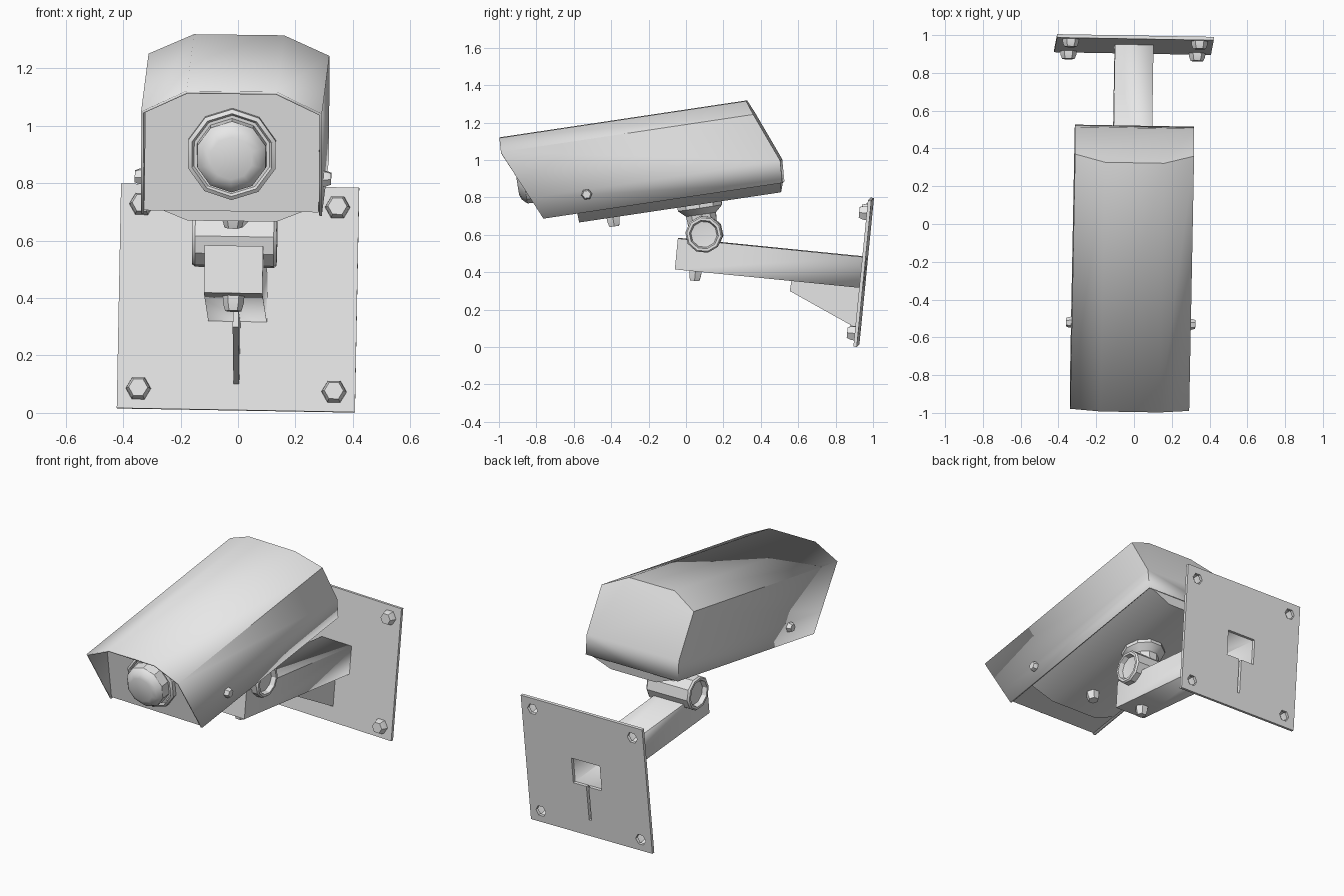
import bpy, bmesh, math
from mathutils import Matrix, Vector, Euler

cube = bpy.data.objects.get("Cube")
if cube:
    bpy.data.objects.remove(cube, do_unlink=True)

grey = bpy.data.materials.new("painted_grey")
grey.use_nodes = True
grey.diffuse_color = (0.8, 0.8, 0.8, 1)
grey.node_tree.nodes["Principled BSDF"].inputs["Base Color"].default_value = (0.8, 0.8, 0.8, 1)


def frame(origin, tilt, roll, yaw):
    turn = Euler([math.radians(a) for a in (tilt, roll, yaw)]).to_matrix().to_4x4()
    return Matrix.Translation(origin) @ turn


# The bracket hangs from the wall plate centre; the housing from its front ridge
BRACKET = frame((0, 0.95, 0.4), -5.7, 1, -1)
HOUSING = frame((-0.022, -0.995, 1.12), 8.5, 0.7, -1)
parts = []


def make(name, verts, faces, matrix, skin=0):
    bm = bmesh.new()
    vs = [bm.verts.new(v) for v in verts]
    for f in faces:
        bm.faces.new([vs[i] for i in f])
    bmesh.ops.recalc_face_normals(bm, faces=bm.faces)
    me = bpy.data.meshes.new(name)
    bm.to_mesh(me)
    bm.free()
    me.materials.append(grey)
    ob = bpy.data.objects.new(name, me)
    bpy.context.collection.objects.link(ob)
    ob.matrix_world = matrix
    if skin:
        mod = ob.modifiers.new("wall", 'SOLIDIFY')
        mod.thickness = skin
        mod.offset = -1
    parts.append(ob)
    return ob


def loft(name, rows, matrix, start=True, end=True, skin=0):
    """Join equal closed rings of points, with optional end caps."""
    n = len(rows[0])
    faces = [(r * n + i, r * n + (i + 1) % n, (r + 1) * n + (i + 1) % n, (r + 1) * n + i)
             for r in range(len(rows) - 1) for i in range(n)]
    if start:
        faces.append(range(n))
    if end:
        faces.append(range((len(rows) - 1) * n, len(rows) * n))
    return make(name, [p for row in rows for p in row], faces, matrix, skin)


def prism(name, outline, y0, y1, matrix, **caps):
    return loft(name, [[(x, y, z) for x, z in outline] for y in (y0, y1)], matrix, **caps)


def rect(x, z0, z1):
    return [(-x, z0), (x, z0), (x, z1), (-x, z1)]


def lathe(name, profile, sides, matrix, at, axis, phase=0, start=True):
    """Spin (radius, height) pairs about an axis."""
    spin = Vector(axis).to_track_quat('Z', 'Y').to_matrix().to_4x4()
    angles = [math.radians(phase) + math.tau * i / sides for i in range(sides)]
    rows = [[(r * math.cos(a), r * math.sin(a), h) for a in angles] for r, h in profile]
    return loft(name, rows, matrix @ Matrix.Translation(at) @ spin, start=start)


def bolt(name, r, height, matrix, at, axis, start=True):
    profile = [(r, 0), (r * 0.95, height * 0.5), (r * 0.75, height)]
    return lathe(name, profile, 6, matrix, at, axis, start=start)


def cut(target, cutter):
    cutter.hide_render = True
    mod = target.modifiers.new("hole", 'BOOLEAN')
    mod.operation = 'DIFFERENCE'
    mod.solver = 'EXACT'
    mod.object = cutter
    bpy.context.view_layer.update()
    solid = target.evaluated_get(bpy.context.evaluated_depsgraph_get())
    cut_mesh = bpy.data.meshes.new_from_object(solid)
    target.modifiers.clear()
    target.data = cut_mesh
    parts.remove(cutter)
    bpy.data.objects.remove(cutter, do_unlink=True)


# Wall plate with cable opening, gusset slot and bolt holes
plate = prism("wall_plate", rect(0.415, -0.393, 0.393), -0.009, 0.009, BRACKET)
cut(plate, prism("opening_cutter", rect(0.097, -0.078, 0.078), -0.1, 0.1, BRACKET))
cut(plate, prism("slot_cutter", rect(0.008, -0.29, -0.07), -0.1, 0.1, BRACKET))
for sx, side in ((-1, "right"), (1, "left")):
    for sz, level in ((-1, "lower"), (1, "upper")):
        x, z = sx * 0.341, sz * 0.323
        cut(plate, lathe("bolt_cutter", [(0.034, -0.1), (0.034, 0.1)], 6,
                         BRACKET, (x, 0, z), (0, -1, 0)))
        bolt(f"plate_bolt_{level}_{side}", 0.044, 0.042, BRACKET,
             (x, -0.008, z), (0, -1, 0), start=False)

# Hollow arm, open towards the wall
prism("arm", rect(0.102, -0.083, 0.083), -1.005, -0.008, BRACKET, end=False, skin=0.005)

# Hollow gusset under the arm
gusset = [(-0.008, -0.08), (-0.38, -0.08), (-0.383, -0.139), (-0.008, -0.302)]
g = len(gusset)
make("gusset", [(x, y, z) for x in (-0.01, 0.01) for y, z in gusset],
     [range(g), range(g, 2 * g)] + [(i, i + 1, i + 1 + g, i + g) for i in range(g - 1)], BRACKET)
bolt("arm_bolt", 0.038, 0.055, BRACKET, (0, -0.895, -0.08), (0, 0, -1))

# Swivel barrel with dished ends
half = [(0.057, 0.118), (0.07, 0.12), (0.078, 0.147), (0.092, 0.147), (0.1, 0.137)]
lathe("swivel_barrel", [(r, -h) for r, h in half] + half[::-1], 10,
      BRACKET, (0, -0.868, 0.119), (1, 0, 0))

# Housing cover: open below, slanted brow in front, sloped panel behind
side_line = [(0.315, -0.46, 0.172, 1.464), (0.315, -0.34, 0.118, 1.47),
             (0.315, -0.075, 0, 1.364), (0.157, 0, 0, 1.334)]
arch = [(-x, z, f, b) for x, z, f, b in side_line] + side_line[::-1]
n = len(arch)
verts = [(x, f, z) for x, z, f, b in arch] + [(x, b, z) for x, z, f, b in arch]
faces = [(i, i + 1, i + 1 + n, i + n) for i in range(n - 1)]
faces += [range(n + 1, 2 * n - 1), (n, n + 1, 2 * n - 2, 2 * n - 1)]
make("housing_cover", verts, faces, HOUSING, skin=0.01)

# Front panel block set inside the cover
half_face = [(0.304, -0.448), (0.304, -0.084), (0.152, -0.011)]
prism("front_panel", [(-x, z) for x, z in half_face] + half_face[::-1], 0.172, 0.45, HOUSING)

# Chamfered underside tray
tray = [(-0.305, -0.45), (-0.155, -0.51), (0.155, -0.51), (0.305, -0.45)]
loft("underside_tray", [[(x, y0, z) for x, z in tray] for y0 in (0.355,)] +
     [[(x, 1.46 + (z + 0.45) * 0.3, z) for x, z in tray]], HOUSING)

# Lens barrel and domed glass
lens_at = (0, 0.175, -0.245)
lathe("lens_ring", [(0.16, 0), (0.16, 0.028), (0.146, 0.036), (0.138, 0.024)], 10,
      HOUSING, lens_at, (0, -1, 0), phase=90)
lathe("lens", [(0.128, 0), (0.125, 0.08), (0.118, 0.09), (0.1, 0.108), (0.075, 0.118)], 10,
      HOUSING, lens_at, (0, -1, 0), phase=90)

# Housing bolts
for sx, side in ((-1, "right"), (1, "left")):
    bolt(f"side_bolt_{side}", 0.03, 0.03, HOUSING, (sx * 0.312, 0.42, -0.366), (sx, 0, 0))
bolt("underside_bolt", 0.04, 0.055, HOUSING, (0, 0.535, -0.505), (0, 0, -1))

# Neck joining tray and swivel
lathe("neck", [(0.125, 0), (0.125, 0.03), (0.085, 0.065), (0.08, 0.13)], 10,
      HOUSING, (0, 1.003, -0.5), (0, 0, -1))

# Shading
bpy.ops.object.select_all(action='DESELECT')
for ob in parts:
    ob.select_set(True)
bpy.context.view_layer.objects.active = parts[0]
bpy.ops.object.shade_smooth_by_angle(angle=math.radians(30))
